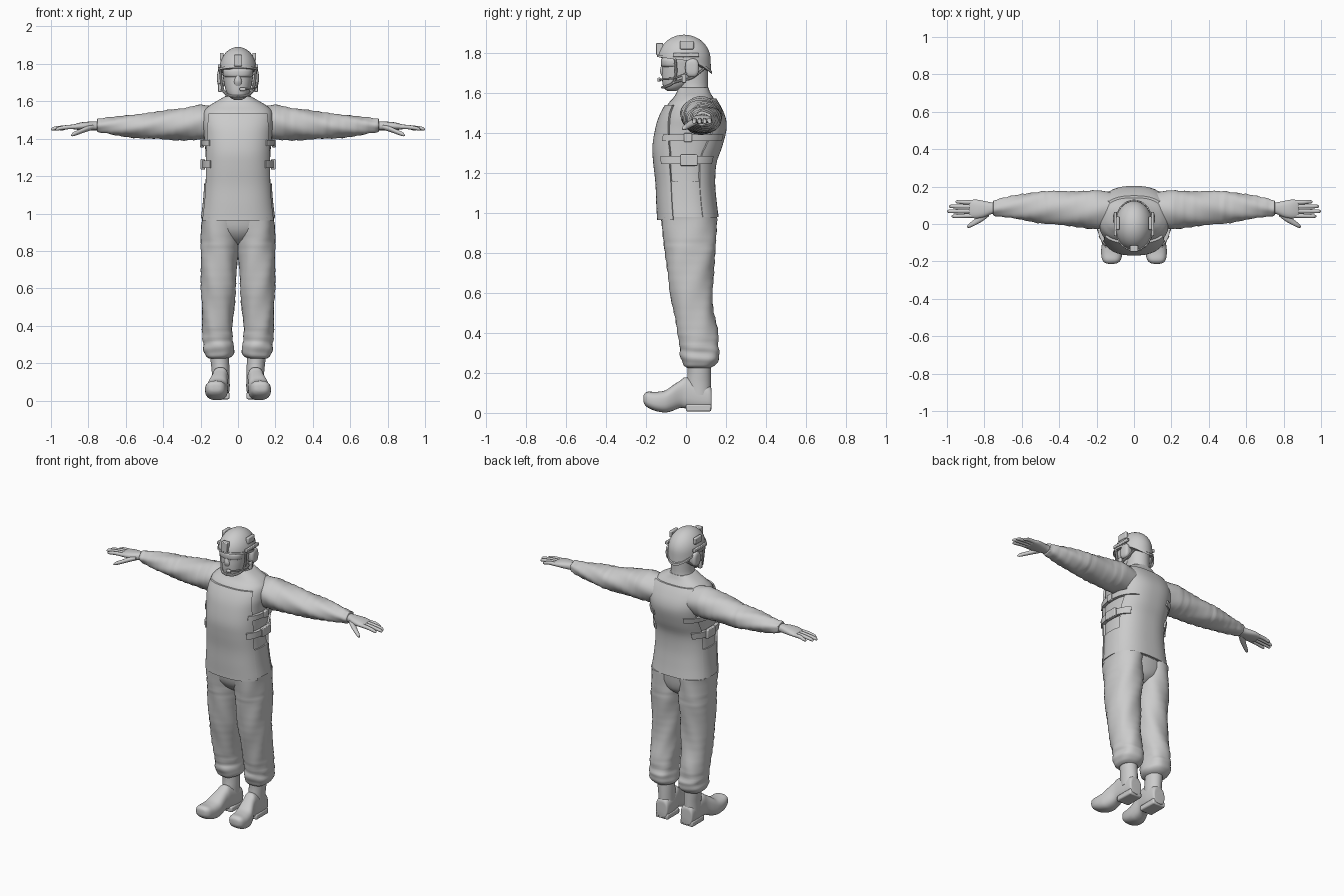
import bpy, bmesh, math
from mathutils import Vector

grey = bpy.data.materials.new("plain grey")
grey.diffuse_color = (0.6, 0.6, 0.6, 1)


def finish(name, bm, mirror=False, bevel=0):
    bmesh.ops.recalc_face_normals(bm, faces=bm.faces)
    me = bpy.data.meshes.new(name)
    bm.to_mesh(me)
    bm.free()
    me.materials.append(grey)
    for p in me.polygons:
        p.use_smooth = True
    me.set_sharp_from_angle(angle=math.radians(40))
    ob = bpy.data.objects.new(name, me)
    bpy.context.collection.objects.link(ob)
    if bevel:
        m = ob.modifiers.new("bevel", 'BEVEL')
        m.width, m.segments = bevel, 2
    if mirror:
        ob.modifiers.new("mirror", 'MIRROR').use_mirror_merge = False
    return ob


def skin(name, loops, mirror=False):
    """Join closed loops of points into a capped solid."""
    bm = bmesh.new()
    rows = [[bm.verts.new(p) for p in loop] for loop in loops]
    n = len(rows[0])
    for a, b in zip(rows, rows[1:]):
        for i in range(n):
            j = (i + 1) % n
            bm.faces.new((a[i], a[j], b[j], b[i]))
    bm.faces.new(rows[0])
    bm.faces.new(rows[-1])
    return finish(name, bm, mirror)


def smooth(rows, steps=4):
    """Catmull-Rom resampling of rows of numbers."""
    out = []
    for i in range(len(rows) - 1):
        p0, p1, p2 = rows[max(i - 1, 0)], rows[i], rows[i + 1]
        p3 = rows[min(i + 2, len(rows) - 1)]
        for s in range(steps):
            t = s / steps
            out.append([0.5 * (2*b + (c-a)*t + (2*a-5*b+4*c-d)*t*t + (3*b-a-3*c+d)*t**3)
                        for a, b, c, d in zip(p0, p1, p2, p3)])
    return out + [list(rows[-1])]


def sup(a, n):
    """Point on a unit superellipse."""
    c, s = math.cos(a), math.sin(a)
    return (math.copysign(abs(c) ** (2 / n), c), math.copysign(abs(s) ** (2 / n), s))


def loft(name, rows, axis='z', n=2.0, segs=32, mirror=False, wrinkle=0):
    """Rows are (position, centre 1, centre 2, radius 1, radius 2)."""
    loops = []
    for t, c1, c2, r1, r2 in smooth(rows):
        loop = []
        for i in range(segs):
            a = 2 * math.pi * i / segs
            u, v = sup(a, n)
            w = wrinkle * math.sin(3 * a + 45 * t) * math.sin(2 * a - 70 * t)
            u, v = c1 + (max(r1, .002) + w) * u, c2 + (max(r2, .002) + w) * v
            loop.append({'x': (t, u, v), 'y': (u, t, v), 'z': (u, v, t)}[axis])
        loops.append(loop)
    return skin(name, loops, mirror)


def tube(name, pts, r, mirror=False):
    pts = [Vector(p) for p in smooth(pts, 5)]
    loops = []
    for i, p in enumerate(pts):
        d = pts[min(i + 1, len(pts) - 1)] - pts[max(i - 1, 0)]
        q = d.to_track_quat('Z', 'X')
        loops.append([p + q @ Vector((r * math.cos(k * math.pi / 4), r * math.sin(k * math.pi / 4), 0))
                      for k in range(8)])
    return skin(name, loops, mirror)


def box(name, centre, size, mirror=False, bevel=0.004):
    bm = bmesh.new()
    bmesh.ops.create_cube(bm, size=1)
    for v in bm.verts:
        v.co = [c + x * s for c, x, s in zip(centre, v.co, size)]
    return finish(name, bm, mirror, bevel)


# Torso
TORSO = [(.975, 0, .01, .192, .143), (1.05, 0, .003, .182, .14), (1.15, 0, -.003, .174, .138),
         (1.25, 0, -.005, .171, .147), (1.33, 0, .007, .174, .163), (1.42, 0, .025, .182, .167),
         (1.48, 0, .031, .19, .155), (1.54, 0, .033, .185, .126), (1.575, 0, .037, .155, .1),
         (1.6, 0, .037, .115, .085), (1.625, 0, .037, .072, .075)]
loft("torso", TORSO, n=2.5, segs=48)
DENSE = smooth(TORSO, 8)


def panel(name, z0, z1, mid, half, off, rows=2, mirror=False, cols=28):
    """Curved plate that follows the torso around the angle mid."""
    loops = []
    for k in range(rows):
        z = z0 + (z1 - z0) * k / (rows - 1)
        lo = [r for r in DENSE if r[0] <= z][-1:] or [DENSE[0]]
        hi = [r for r in DENSE if r[0] > z][0]
        f = max(0, (z - lo[0][0]) / max(hi[0] - lo[0][0], 1e-6))
        _, _, cy, rx, ry = [a + (b - a) * f for a, b in zip(lo[0], hi)]
        h = math.radians(half(z) if callable(half) else half)
        loop = []
        for o, sgn in ((off, 1), (-.012, -1)):
            for i in range(cols + 1):
                u, v = sup(math.radians(mid) + sgn * h * (2 * i / cols - 1), 2.5)
                loop.append(((rx + o) * u, cy + (ry + o) * v, z))
        loops.append(loop)
    return skin(name, loops, mirror)


# Vest plates, narrower near the armholes
def vest_width(z):
    return 66 - 18 * min(1, max(0, (z - 1.3) / .2))


panel("vest_front", .963, 1.538, -90, vest_width, .012, rows=30)
panel("vest_back", .978, 1.57, 90, vest_width, .011, rows=30)
panel("vest_side_flap", .978, 1.16, 0, 30, .007, rows=8, mirror=True)

# Side straps with buckles
panel("upper_strap", 1.36, 1.392, 10, 52, .018, mirror=True)
panel("lower_strap", 1.243, 1.283, 4, 46, .02, mirror=True)
box("upper_buckle", (.192, .01, 1.376), (.022, .04, .044), True)
box("lower_buckle", (.188, .015, 1.263), (.024, .085, .056), True)

# Trousers
loft("trouser_seat", [(.835, 0, .025, .04, .06), (.87, 0, .022, .1, .105),
                      (.92, 0, .015, .17, .13), (1.0, 0, .012, .188, .142)], n=2.3)
loft("trouser_leg", [(.225, .104, .064, .05, .058), (.238, .104, .068, .07, .078),
                     (.265, .103, .07, .083, .093), (.3, .106, .07, .08, .1),
                     (.33, .108, .067, .081, .096), (.4, .11, .058, .081, .102),
                     (.5, .107, .04, .087, .1), (.6, .104, .027, .094, .107),
                     (.7, .103, .022, .096, .116), (.8, .1, .022, .1, .126),
                     (.88, .099, .018, .099, .133), (.98, .098, .013, .096, .141)],
     n=2.25, mirror=True, wrinkle=.004)

# Boots
loft("boot_shaft", [(.09, .092, .066, .046, .058), (.15, .093, .064, .047, .06),
                    (.2, .096, .066, .049, .058), (.25, .1, .066, .05, .058)], mirror=True)
loft("boot_foot", [(.128, .09, .06, .03, .04), (.12, .09, .075, .043, .06),
                   (.06, .09, .085, .046, .07), (0, .094, .1, .044, .078),
                   (-.03, .099, .093, .045, .068), (-.07, .107, .072, .053, .063),
                   (-.105, .113, .057, .058, .055), (-.15, .118, .057, .058, .048),
                   (-.19, .12, .066, .05, .04), (-.208, .121, .07, .034, .026),
                   (-.213, .121, .071, .015, .012)], axis='y', n=2.6, mirror=True)
box("boot_heel", (.09, .063, .025), (.09, .126, .036), True, .008)

# Sleeves
loft("sleeve", [(.1, .075, 1.485, .09, .085), (.2, .077, 1.487, .103, .093),
                (.27, .079, 1.48, .099, .088), (.35, .081, 1.476, .093, .082),
                (.45, .089, 1.47, .088, .071), (.5, .09, 1.468, .085, .067),
                (.58, .09, 1.468, .072, .06), (.66, .09, 1.468, .058, .049),
                (.73, .088, 1.47, .045, .038), (.75, .087, 1.47, .04, .035),
                (.753, .087, 1.47, .033, .028)], axis='x', mirror=True, wrinkle=.004)

# Hands
loft("palm", [(.73, .086, 1.469, .03, .024), (.765, .084, 1.469, .032, .024),
              (.8, .08, 1.468, .043, .023), (.84, .08, 1.467, .05, .02),
              (.875, .081, 1.463, .047, .014), (.882, .081, 1.462, .04, .009)],
     axis='x', n=2.4, segs=24, mirror=True)
for label, y, tip in (("index", .045, .975), ("middle", .069, 1.0), ("ring", .093, .99), ("little", .115, .955)):
    y2 = .08 + (y - .08) * 1.1
    loft(label + "_finger", [(.85, y, 1.464, .012, .012), (.91, (y + y2) / 2, 1.462, .0115, .0115),
                             (tip - .02, y2, 1.455, .01, .01), (tip - .005, y2, 1.451, .007, .007),
                             (tip, y2, 1.45, .002, .002)], axis='x', segs=12, mirror=True)
loft("thumb", [(.775, .062, 1.462, .02, .014), (.81, .037, 1.452, .022, .015),
               (.85, .01, 1.436, .017, .013), (.88, -.008, 1.424, .012, .011),
               (.893, -.015, 1.418, .003, .003)], axis='x', segs=14, mirror=True)

# Neck, collar and masked head
loft("neck", [(1.56, 0, .04, .085, .085), (1.61, 0, .036, .072, .077),
              (1.65, 0, .033, .066, .076), (1.73, 0, .03, .068, .08)])
loft("head", [(1.608, 0, -.073, .022, .018), (1.622, 0, -.062, .044, .048),
              (1.65, 0, -.042, .062, .076), (1.69, 0, -.022, .073, .098),
              (1.73, 0, -.014, .08, .104), (1.78, 0, -.012, .084, .108),
              (1.84, 0, -.01, .06, .08)], n=2.2)
loft("mask_nose", [(1.675, 0, -.105, .018, .012), (1.705, 0, -.114, .021, .016),
                   (1.73, 0, -.112, .014, .014), (1.752, 0, -.11, .008, .01)], segs=16)
loft("goggles", [(1.727, 0, -.045, .06, .064), (1.735, 0, -.045, .077, .078),
                 (1.76, 0, -.045, .081, .08), (1.77, 0, -.045, .076, .076)], n=2.4)


# Helmet: dome with a rim that drops towards the back
def helmet_point(a, t, grow=0):
    s = math.sin(a)
    rim = 1.762 + (-.016 * s if s < 0 else -.066 * s * s)
    low = math.asin((rim - 1.765) / .125)
    phi = low + (math.pi / 2 - .02 - low) * t
    r = math.cos(max(phi, 0)) + (.03 * -phi if phi < 0 else 0)
    return (r * math.cos(a) * (.101 + grow), -.009 + r * s * (.132 + grow), 1.765 + (.125 + grow) * math.sin(phi))


ANGLES = [2 * math.pi * i / 48 for i in range(48)]
skin("helmet", [[helmet_point(a, k / 16) for a in ANGLES] for k in range(17)])
skin("helmet_rim", [[helmet_point(a, t, .005) for a in ANGLES] for t in (0, .03, .06)])
box("helmet_mount", (0, -.132, 1.818), (.045, .034, .062))
box("helmet_patch", (.087, .004, 1.838), (.02, .07, .042), True, .006)
box("helmet_rail", (.1, 0, 1.788), (.016, .13, .02), True)

# Headset and chin straps
loft("ear_cup", [(.07, .03, 1.725, .032, .044), (.098, .03, 1.725, .034, .046),
                 (.108, .03, 1.725, .026, .036), (.111, .03, 1.725, .015, .02)],
     axis='x', n=2.8, segs=24, mirror=True)
tube("front_strap", [(.095, -.055, 1.77), (.09, -.05, 1.71), (.077, -.06, 1.655), (.045, -.1, 1.63), (0, -.118, 1.627)],
     .007, True)
tube("rear_strap", [(.07, .09, 1.72), (.09, .03, 1.675), (.085, -.03, 1.66), (.075, -.065, 1.65)], .006, True)
box("strap_clip", (.096, -.01, 1.672), (.02, .022, .045), True)
tube("microphone_boom", [(.1, .01, 1.7), (.098, -.05, 1.675), (.07, -.11, 1.668), (.035, -.132, 1.665)], .005)
box("microphone", (.025, -.134, 1.665), (.032, .018, .02), False, .006)
